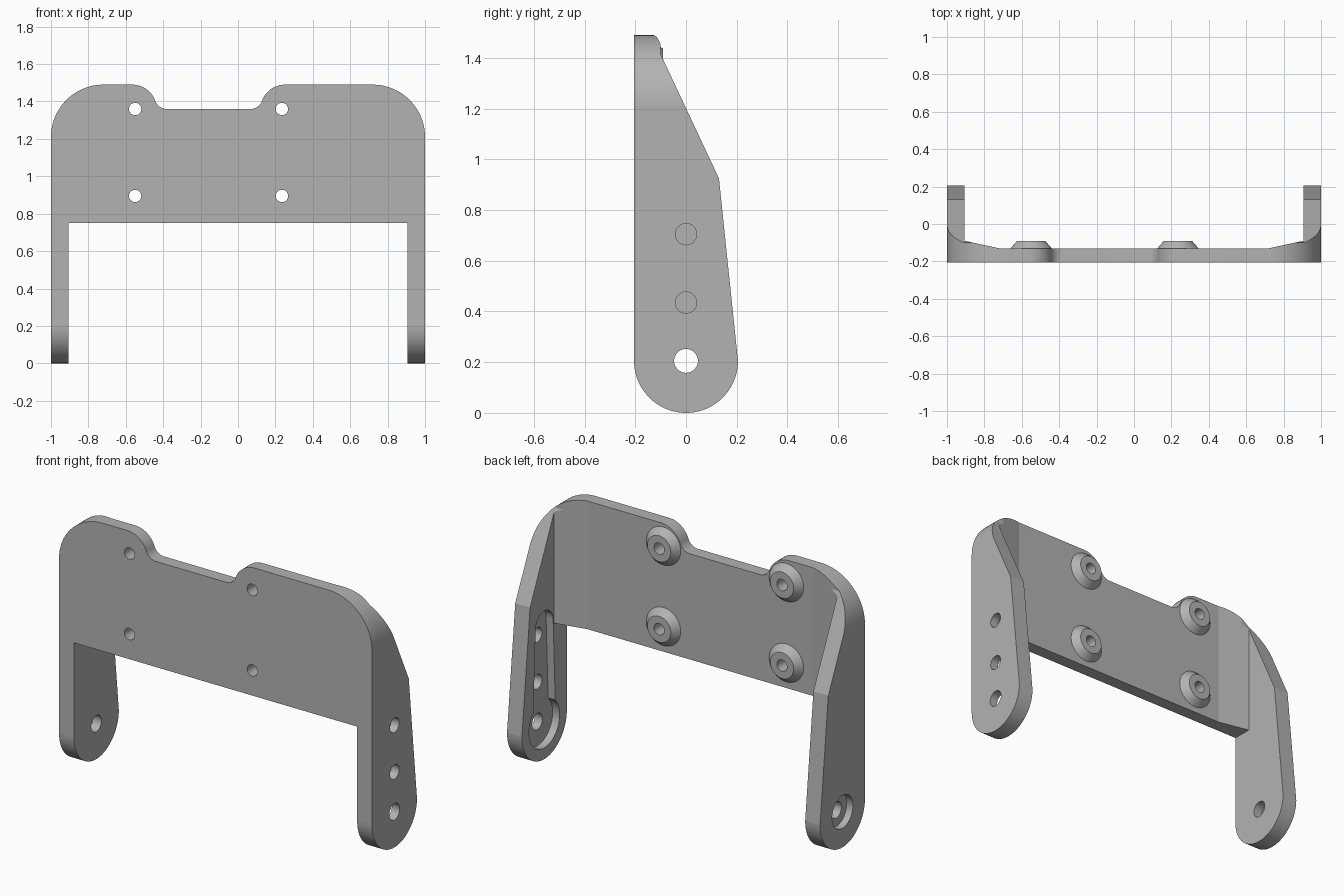
import bpy, bmesh
from math import sin, cos, radians

if "Cube" in bpy.data.objects:
    bpy.data.objects.remove(bpy.data.objects["Cube"])

grey = bpy.data.materials.new("plain grey")
grey.use_nodes = True
grey.diffuse_color = (0.45, 0.45, 0.45, 1)
grey.node_tree.nodes["Principled BSDF"].inputs["Base Color"].default_value = (0.45, 0.45, 0.45, 1)


def arc(cx, cy, r, start, end, n=16):
    steps = [radians(start + (end - start) * i / n) for i in range(n + 1)]
    return [(cx + r * cos(a), cy + r * sin(a)) for a in steps]


def loft(name, axis, sections):
    """Skin equal-length 2D outlines placed at offsets along an axis."""
    place = {"x": lambda u, v, w: (w, u, v),
             "y": lambda u, v, w: (u, w, v),
             "z": lambda u, v, w: (u, v, w)}[axis]
    bm = bmesh.new()
    rings = [[bm.verts.new(place(u, v, w)) for u, v in pts] for w, pts in sections]
    bm.faces.new(rings[0])
    bm.faces.new(rings[-1])
    count = len(rings[0])
    for low, high in zip(rings, rings[1:]):
        for i in range(count):
            j = (i + 1) % count
            bm.faces.new((low[i], low[j], high[j], high[i]))
    bmesh.ops.recalc_face_normals(bm, faces=bm.faces)
    mesh = bpy.data.meshes.new(name)
    bm.to_mesh(mesh)
    bm.free()
    mesh.materials.append(grey)
    obj = bpy.data.objects.new(name, mesh)
    bpy.context.collection.objects.link(obj)
    return obj


def prism(name, axis, pts, a, b):
    return loft(name, axis, [(a, pts), (b, pts)])


def disc(cx, cy, r):
    return arc(cx, cy, r, 0, 360, 40)[:-1]


def combine(target, tool, operation):
    mod = target.modifiers.new(operation, "BOOLEAN")
    mod.operation, mod.solver, mod.object = operation, "EXACT", tool
    bpy.context.view_layer.objects.active = target
    bpy.ops.object.modifier_apply(modifier=mod.name)
    bpy.data.objects.remove(tool)


# Channel section seen from above: back plate, shallow inner ramps, side arms
inside = [(0.905, 0.3), (0.905, -0.09), (0.72, -0.13)]
channel = ([(-1.1, -0.3), (1.1, -0.3), (1.1, 0.3)] + inside
           + [(-x, y) for x, y in reversed(inside)] + [(-1.1, 0.3)])
bracket = prism("servo_bracket", "z", channel, -0.2, 1.7)

# Front outline: rounded shoulders, notch in the top edge, open bottom
outline = [(-1, -0.1), (-0.905, -0.1), (-0.905, 0.75), (0.905, 0.75), (0.905, -0.1), (1, -0.1)]
outline += arc(0.72, 1.21, 0.28, 0, 90, 24)
outline += arc(0.251, 1.36, 0.13, 90, 160.6)
outline += arc(0.067, 1.425, 0.065, -19.4, -90)[1:]
outline += arc(-0.381, 1.425, 0.065, -90, -160.6)
outline += arc(-0.565, 1.36, 0.13, 19.4, 90)[1:]
outline += arc(-0.72, 1.21, 0.28, 90, 180, 24)
combine(bracket, prism("front_outline", "y", outline, -0.5, 0.5), "INTERSECT")

# Side outline: rounded foot, tapering arm, sloped upper edge
side = arc(0, 0.205, 0.205, 180, 360, 40)
side += [(0.13, 0.925), (-0.1, 1.415), (-0.1, 1.6), (-0.205, 1.6)]
combine(bracket, prism("side_outline", "x", side, -1.3, 1.3), "INTERSECT")

# Conical bosses on the back of the plate, each with a screw hole
for x in (-0.55, 0.235):
    for z in (0.895, 1.36):
        boss = loft("boss", "y", [(-0.16, disc(x, z, 0.11)), (-0.13, disc(x, z, 0.11)),
                                  (-0.09, disc(x, z, 0.075))])
        combine(bracket, boss, "UNION")
        combine(bracket, prism("screw_hole", "y", disc(x, z, 0.033), -0.4, 0.1), "DIFFERENCE")

# Horn shaped pocket on the inner face of the left arm
horn = arc(0, 0.205, 0.14, 135, 405, 36) + arc(0, 0.775, 0.08, 0, 180)
horn = [(0.1, 0.303) if p == horn[36] else p for p in horn]
combine(bracket, prism("horn_pocket", "x", horn, 0.8, 0.95), "DIFFERENCE")

# Round counterbore on the outer face of the right arm
combine(bracket, prism("counterbore", "x", disc(0, 0.205, 0.095), -1.1, -0.96), "DIFFERENCE")

# Pivot holes in both arms, two more holes in the left arm
for z, r, start in ((0.205, 0.047, -1.2), (0.435, 0.042, 0.5), (0.705, 0.042, 0.5)):
    combine(bracket, prism("arm_hole", "x", disc(0, z, r), start, 1.2), "DIFFERENCE")

# Smooth the curved walls, keep the edges crisp
bpy.ops.object.select_all(action="DESELECT")
bracket.select_set(True)
bpy.context.view_layer.objects.active = bracket
bpy.ops.object.shade_smooth_by_angle(angle=radians(20))
# The ramps and the flat plate stay faceted
for poly in bracket.data.polygons:
    if poly.area > 0.05:
        poly.use_smooth = False
